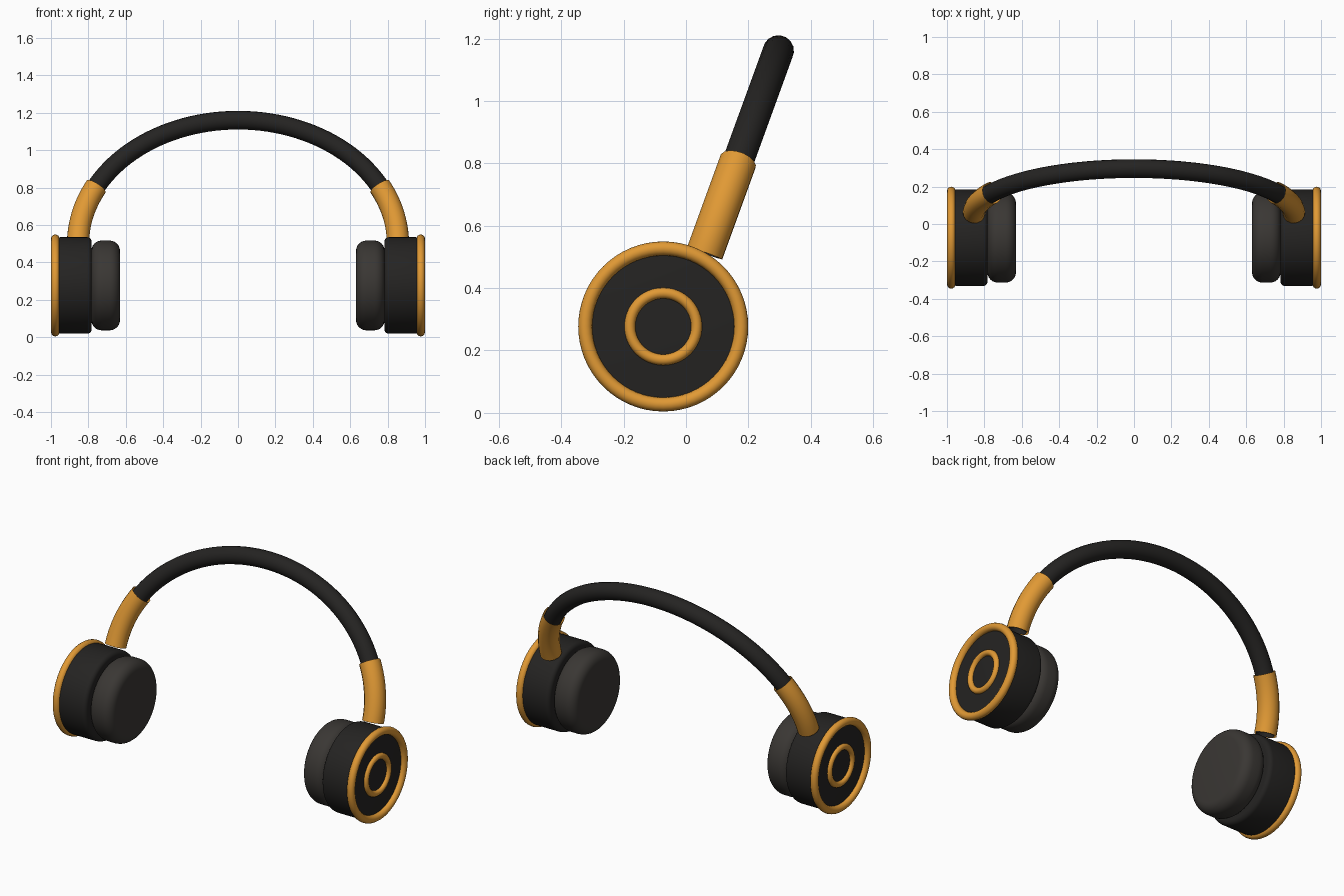
import bpy
from math import sin, cos, pi, radians

if "Cube" in bpy.data.objects:
    bpy.data.objects.remove(bpy.data.objects["Cube"])

CUP_Y, CUP_Z = -0.073, 0.277
TILT = radians(20)


def material(name, rgb):
    m = bpy.data.materials.new(name)
    m.diffuse_color = (*rgb, 1)
    m.use_nodes = True
    m.node_tree.nodes["Principled BSDF"].inputs["Base Color"].default_value = m.diffuse_color
    return m


black = material("black_plastic", (0.018, 0.017, 0.016))
foam = material("dark_foam", (0.042, 0.038, 0.034))
amber = material("amber_trim", (0.75, 0.32, 0.035))


def finish(name, mat):
    ob = bpy.context.object
    ob.name = name
    ob.data.materials.append(mat)
    bpy.ops.object.shade_smooth_by_angle(angle=radians(40))
    return ob


def disc(name, x0, x1, r, bevel, mat):
    """Round-edged drum lying along x."""
    bpy.ops.mesh.primitive_cylinder_add(
        vertices=64, radius=r, depth=abs(x1 - x0),
        location=((x0 + x1) / 2, CUP_Y, CUP_Z), rotation=(0, pi / 2, 0))
    ob = bpy.context.object
    mod = ob.modifiers.new("round_edges", 'BEVEL')
    mod.width, mod.segments = bevel, 6
    mod.limit_method, mod.angle_limit = 'ANGLE', radians(40)
    bpy.ops.object.modifier_apply(modifier=mod.name)
    finish(name, mat)


def ring(name, x, major, minor, mat):
    bpy.ops.mesh.primitive_torus_add(
        major_radius=major, minor_radius=minor, major_segments=64,
        minor_segments=16, location=(x, CUP_Y, CUP_Z), rotation=(0, pi / 2, 0))
    finish(name, mat)


def arc_tube(name, a0, a1, steps, radius, mat):
    """Tube along part of the tilted elliptical headband arc (degrees)."""
    cu = bpy.data.curves.new(name, 'CURVE')
    cu.dimensions = '3D'
    cu.bevel_depth, cu.bevel_resolution = radius, 6
    sp = cu.splines.new('POLY')
    sp.points.add(steps)
    for i, p in enumerate(sp.points):
        a = radians(a0 + (a1 - a0) * i / steps)
        h = 0.702 * sin(a)
        p.co = (0.855 * cos(a), 0.056 + h * sin(TILT), 0.501 + h * cos(TILT), 1)
    ob = bpy.data.objects.new(name, cu)
    bpy.context.collection.objects.link(ob)
    bpy.ops.object.select_all(action='DESELECT')
    ob.select_set(True)
    bpy.context.view_layer.objects.active = ob
    bpy.ops.object.convert(target='MESH')
    finish(name, mat)


# Headband
arc_tube("headband", 1, 179, 64, 0.05, black)

for side, s in (("left", -1), ("right", 1)):
    # Ear cup housing and cushion
    disc(side + "_cup", s * 0.782, s * 0.974, 0.258, 0.025, black)
    disc(side + "_cushion", s * 0.631, s * 0.784, 0.24, 0.055, foam)
    # Trim rings on the outer face
    ring(side + "_outer_ring", s * 0.977, 0.25, 0.0225, amber)
    ring(side + "_inner_ring", s * 0.975, 0.107, 0.0175, amber)
    # Sleeve joining the band to the cup
    a0, a1 = (1, 27.5) if s > 0 else (179, 152.5)
    arc_tube(side + "_sleeve", a0, a1, 14, 0.06, amber)
